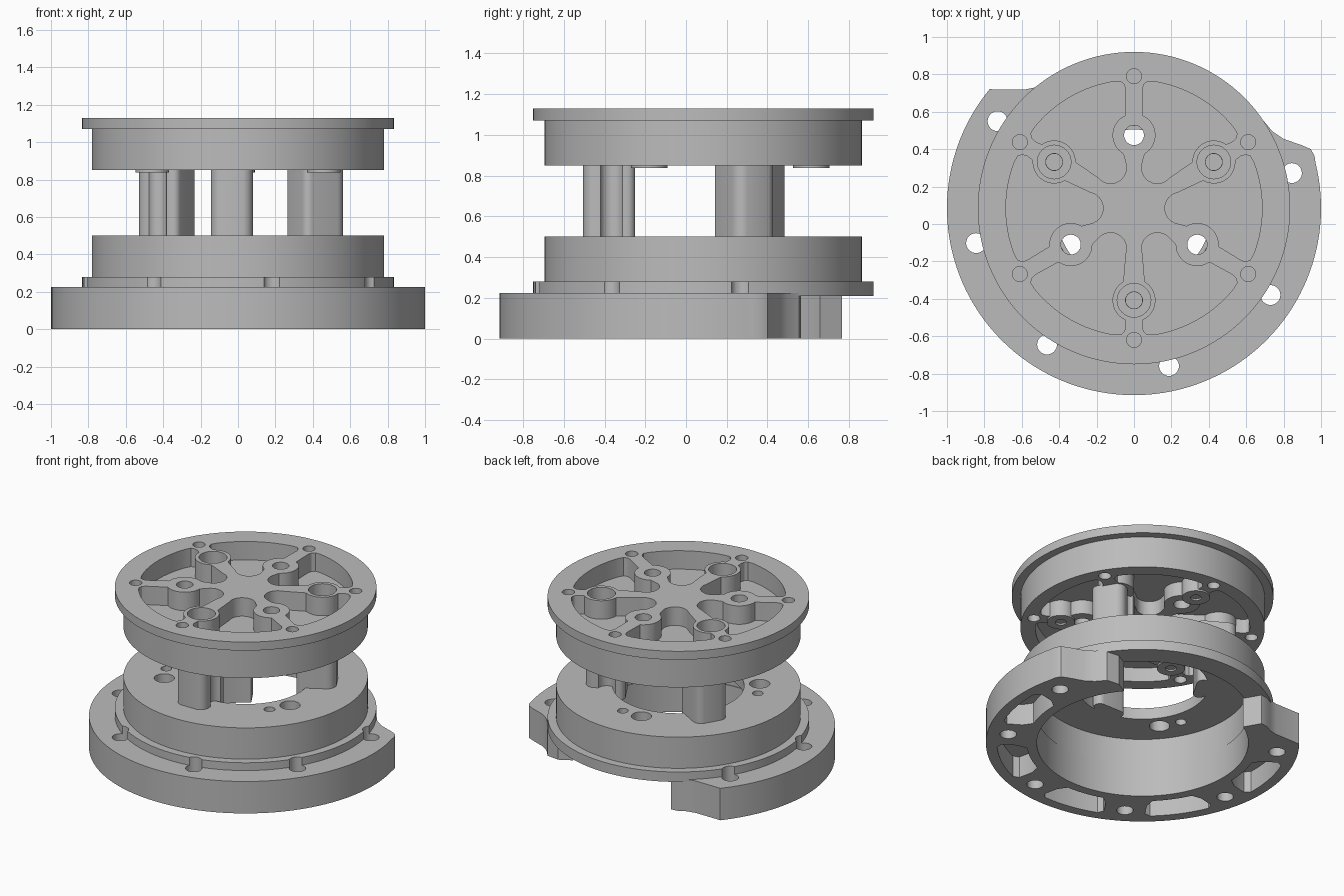
import bpy, bmesh, math
from math import cos, sin, radians
from mathutils import Matrix

if "Cube" in bpy.data.objects:
    bpy.data.objects.remove(bpy.data.objects["Cube"], do_unlink=True)

AXIS = Matrix.Translation((0, 0.085, 0))

metal = bpy.data.materials.new("grey_metal")
metal.use_nodes = True
metal.diffuse_color = (0.5, 0.5, 0.5, 1)
metal.node_tree.nodes["Principled BSDF"].inputs["Base Color"].default_value = (0.5, 0.5, 0.5, 1)


def polar(r, deg):
    return (r * cos(radians(deg)), r * sin(radians(deg)))


def arc(cx, cy, r, a0, a1, n=12):
    pts = [polar(r, a0 + (a1 - a0) * i / n) for i in range(n + 1)]
    return [(cx + x, cy + y) for x, y in pts]


def turn(pts, deg, flip=False):
    c, s = cos(radians(deg)), sin(radians(deg))
    pts = [(x, -y) for x, y in pts] if flip else pts
    return [(x * c - y * s, x * s + y * c) for x, y in pts]


def prism(bm, pts, z0, z1):
    """Extrude a closed outline from z0 to z1."""
    low = bm.faces.new([bm.verts.new((x, y, z0)) for x, y in pts])
    new = bmesh.ops.extrude_face_region(bm, geom=[low])["geom"]
    top = [v for v in new if isinstance(v, bmesh.types.BMVert)]
    bmesh.ops.translate(bm, verts=top, vec=(0, 0, z1 - z0))


def hole(bm, r, deg, radius, z0, z1):
    cx, cy = polar(r, deg)
    prism(bm, arc(cx, cy, radius, 0, 360, 32)[:-1], z0, z1)


def lathe(bm, profile):
    """Spin a profile of (radius, height) pairs around the axis."""
    verts = [bm.verts.new((r, 0, z)) for r, z in profile]
    edges = [bm.edges.new((a, b)) for a, b in zip(verts, verts[1:])]
    bmesh.ops.spin(bm, geom=verts + edges, cent=(0, 0, 0), axis=(0, 0, 1),
                   angle=2 * math.pi, steps=128)
    bmesh.ops.remove_doubles(bm, verts=bm.verts, dist=0.0001)
    bmesh.ops.dissolve_degenerate(bm, edges=bm.edges, dist=0.0001)


def finish(name, bm):
    bmesh.ops.recalc_face_normals(bm, faces=bm.faces)
    bm.transform(AXIS)
    mesh = bpy.data.meshes.new(name)
    bm.to_mesh(mesh)
    bm.free()
    mesh.materials.append(metal)
    obj = bpy.data.objects.new(name, mesh)
    bpy.context.collection.objects.link(obj)
    return obj


def cut(obj, bm):
    cutter = finish("cutter", bm)
    cutter.hide_render = True
    mod = obj.modifiers.new("cut", "BOOLEAN")
    mod.operation, mod.solver, mod.object = "DIFFERENCE", "EXACT", cutter
    mod.use_self = True
    bpy.context.view_layer.objects.active = obj
    bpy.ops.object.modifier_apply(modifier=mod.name)
    bpy.data.objects.remove(cutter, do_unlink=True)


# Top plate with its wider rim
bm = bmesh.new()
lathe(bm, [(0, 0.85), (0.78, 0.85), (0.78, 1.07), (0.835, 1.07), (0.835, 1.13), (0, 1.13)])
top_plate = finish("top_plate", bm)

# Pocket outline: rounded outer edge, two bosses, lobe towards the hub
OUT, IN, BOSS = 0.493, 0.39, 0.115


def pocket_side(boss_r):
    bx, by = polar(boss_r, 30)
    spoke = turn([(0.635, -0.045), (0.66, -0.052), (0.677, -0.07)], 30)
    return spoke[::-1] + arc(bx, by, BOSS, 5, -120, 14)


far_side = pocket_side(OUT)
near_side = [(x, -y) for x, y in pocket_side(IN)][::-1]
lobe = arc(0.25, 0, 0.085, 100, 260)
rim = arc(0, 0, 0.685, -21, 21, 16)
pocket = rim + far_side + lobe + near_side

bm = bmesh.new()
for i in range(6):
    shape = turn(pocket, 60 * i, flip=i % 2 == 1)
    prism(bm, shape, 1.0, 1.2)
    prism(bm, shape, 0.8, 0.95)
    hole(bm, 0.705, 30 + 60 * i, 0.04, 0.8, 1.2)
for k in range(3):
    hole(bm, IN, 90 + 120 * k, 0.053, 0.8, 1.2)
    hole(bm, OUT, 30 + 120 * k, 0.09, 1.02, 1.2)
cut(top_plate, bm)
bm = bmesh.new()
for k in range(3):
    hole(bm, OUT, 30 + 120 * k, 0.045, 0.8, 1.1)
cut(top_plate, bm)

# Small pads below the top plate
bm = bmesh.new()
for k in range(3):
    hole(bm, 0.53, 90 + 120 * k, 0.09, 0.838, 0.95)
pads = finish("underside_pads", bm)
bm = bmesh.new()
for k in range(3):
    hole(bm, 0.53, 90 + 120 * k, 0.035, 0.8, 0.93)
cut(pads, bm)

# Lower body: flange, drum, open bore and wide cavity below
bm = bmesh.new()
body = [(0.68, 0.21), (0.835, 0.21), (0.835, 0.28), (0.78, 0.28),
        (0.78, 0.5), (0.42, 0.5), (0.42, 0.42), (0.68, 0.42)]
lathe(bm, body + body[:1])
lower_body = finish("lower_body", bm)
bm = bmesh.new()
for i in range(6):
    hole(bm, 0.865, 147.5 + 45 * i, 0.053, 0.1, 0.4)
for k in range(3):
    hole(bm, 0.52, 98 + 120 * k, 0.065, 0.3, 0.6)
    hole(bm, 0.52, 82 + 120 * k, 0.035, 0.3, 0.6)
cut(lower_body, bm)

# Three pillars, each with a scalloped side and a bolt hole
pillar = (arc(-0.085, -0.53, 0.06, 180, 262, 6) + arc(0.02, -0.53, 0.06, 278, 360, 6)
          + arc(0.1, -0.45, 0.058, 250, 110, 12)
          + arc(0.04, -0.375, 0.04, 0, 90, 6) + arc(-0.105, -0.375, 0.04, 90, 180, 6))
bm = bmesh.new()
for k in range(3):
    prism(bm, turn(pillar, 120 * k), 0.42, 0.86)
pillars = finish("pillars", bm)
bm = bmesh.new()
for k in range(3):
    hole(bm, OUT, 270 + 120 * k, 0.044, 0.62, 0.9)
cut(pillars, bm)

# Base: partial ring with two shaped ends
ring = (arc(0, 0, 1.0, 140.5, 374, 96)
        + [(0.965, 0.28), (0.945, 0.315), (0.9, 0.335), (0.8, 0.37), (0.74, 0.41),
           (0.69, 0.47), (0.6, 0.48)]
        + arc(0, 0, 0.675, 400, 122, 96)
        + [(-0.42, 0.68), (-0.47, 0.675), (-0.52, 0.647), (-0.58, 0.635), (-0.75, 0.635)])
bm = bmesh.new()
prism(bm, ring, 0, 0.225)
base = finish("base_ring", bm)
bm = bmesh.new()
for i in range(6):
    hole(bm, 0.865, 147.5 + 45 * i, 0.053, -0.1, 0.4)
for i in range(5):
    mid = 170 + 45 * i
    slot = (arc(0, 0, 0.93, mid - 12, mid + 12) + [polar(0.9, mid + 14), polar(0.8, mid + 13)]
            + arc(0, 0, 0.74, mid + 10, mid - 10) + [polar(0.8, mid - 13), polar(0.9, mid - 14)])
    prism(bm, slot, -0.1, 0.15)
cut(base, bm)

# Smooth the round walls, keep the edges crisp
for obj in (top_plate, pads, lower_body, pillars, base):
    bpy.ops.object.select_all(action="DESELECT")
    obj.select_set(True)
    bpy.context.view_layer.objects.active = obj
    bpy.ops.object.shade_smooth_by_angle(angle=radians(30))
